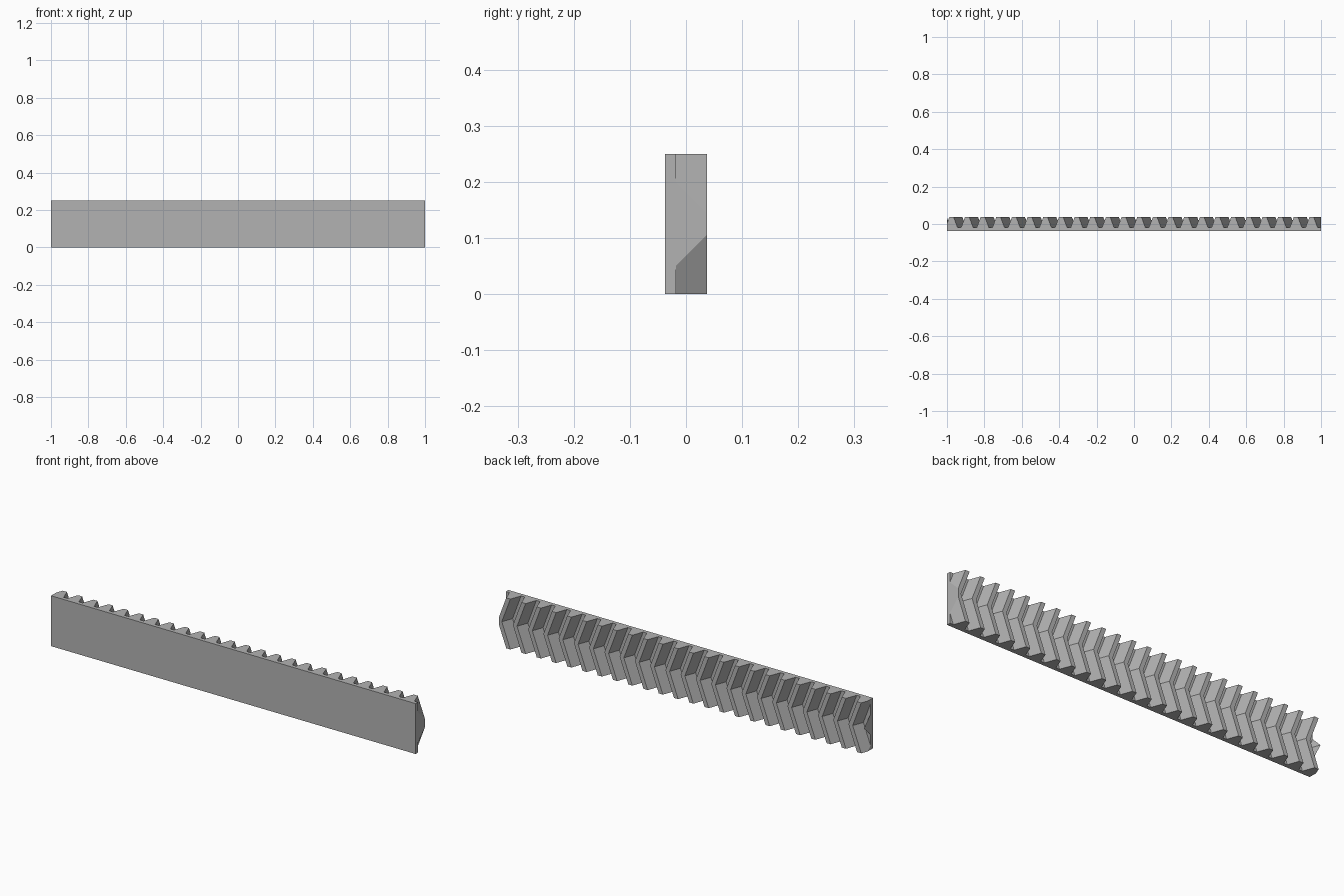
import bpy
import bmesh

cube = bpy.data.objects.get("Cube")
if cube:
    bpy.data.objects.remove(cube, do_unlink=True)

# Rack dimensions
PITCH = 0.0837
HEIGHT = 0.25
FRONT, ROOT, TIP = -0.037, -0.018, 0.037
GULLET = 0.02        # gullet width at the root
FLANK = 0.0205       # sideways run of each tooth flank
SHIFT = 0.047        # how far the chevron point leads
LAST_ROOT = 0.981    # root of the last tooth at the top edge


def tooth_profile():
    """Points (x, y) along the toothed side, longer than the finished bar."""
    points = []
    for k in range(26, -2, -1):
        right = LAST_ROOT - k * PITCH
        left = right - PITCH + GULLET
        points += [(left, ROOT), (left + FLANK, TIP),
                   (right - FLANK, TIP), (right, ROOT)]
    return points


bm = bmesh.new()
profile = tooth_profile()

# Bottom, middle and top layers; the middle one is pushed forward
layers = []
for z, dx in ((0, 0), (HEIGHT / 2, SHIFT), (HEIGHT, 0)):
    back = [bm.verts.new((x + dx, y, z)) for x, y in profile]
    front = [bm.verts.new((x + dx, FRONT, z)) for x, y in profile]
    layers.append((front, back))

count = len(profile) - 1

# Toothed side and flat front
for (f0, b0), (f1, b1) in zip(layers, layers[1:]):
    for i in range(count):
        bm.faces.new((b0[i + 1], b0[i], b1[i], b1[i + 1]))
        bm.faces.new((f0[i], f0[i + 1], f1[i + 1], f1[i]))

# Underside and top
for front, back in (layers[0], layers[-1]):
    for i in range(count):
        bm.faces.new((front[i], front[i + 1], back[i + 1], back[i]))

# End faces before trimming
for i in (0, count):
    for (f0, b0), (f1, b1) in zip(layers, layers[1:]):
        bm.faces.new((f0[i], b0[i], b1[i], f1[i]))

# Trim both ends square and close them
for side in (-1, 1):
    bmesh.ops.bisect_plane(bm, geom=bm.verts[:] + bm.edges[:] + bm.faces[:],
                           dist=1e-6, plane_co=(side, 0, 0),
                           plane_no=(side, 0, 0), clear_outer=True)
    rim = [e for e in bm.edges if e.is_boundary]
    bmesh.ops.holes_fill(bm, edges=rim, sides=0)

# Merge the coplanar strips
bmesh.ops.dissolve_limit(bm, angle_limit=0.01, verts=bm.verts[:],
                         edges=bm.edges[:])
bmesh.ops.recalc_face_normals(bm, faces=bm.faces[:])

mesh = bpy.data.meshes.new("herringbone_rack")
bm.to_mesh(mesh)
bm.free()
rack = bpy.data.objects.new("herringbone_rack", mesh)
bpy.context.collection.objects.link(rack)

# Plain grey metal
grey = bpy.data.materials.new("grey_metal")
grey.use_nodes = True
colour = (0.45, 0.45, 0.45, 1)
grey.diffuse_color = colour
grey.node_tree.nodes["Principled BSDF"].inputs["Base Color"].default_value = colour
mesh.materials.append(grey)
